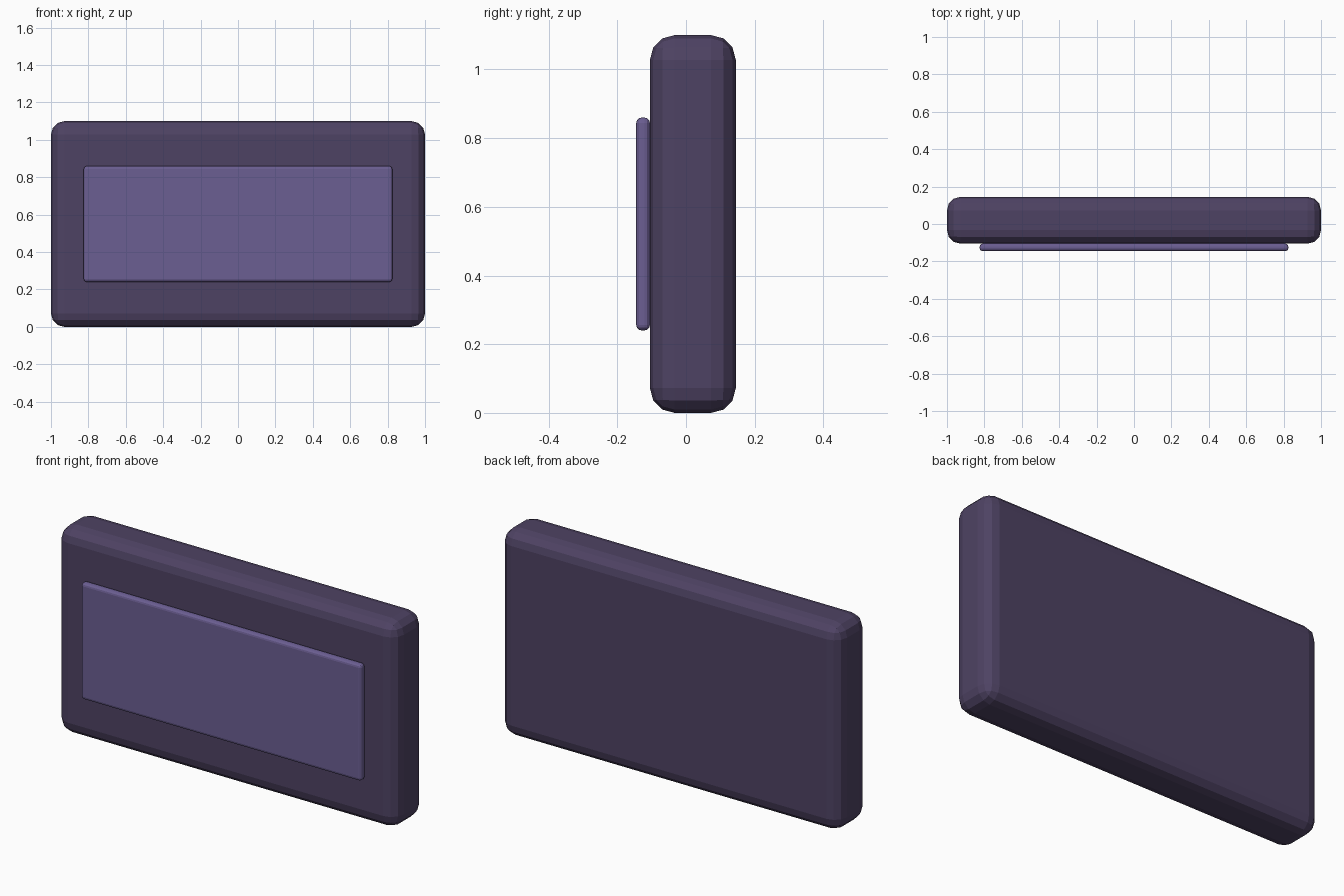
import bpy

if "Cube" in bpy.data.objects:
    bpy.data.objects.remove(bpy.data.objects["Cube"])


def material(name, color):
    mat = bpy.data.materials.new(name)
    mat.diffuse_color = (*color, 1)
    mat.use_nodes = True
    mat.node_tree.nodes["Principled BSDF"].inputs["Base Color"].default_value = mat.diffuse_color
    return mat


def rounded_box(name, center, size, radius, segments, mat):
    bpy.ops.mesh.primitive_cube_add(size=1, location=center)
    obj = bpy.context.object
    obj.name = name
    obj.scale = size
    bpy.ops.object.transform_apply(location=False, rotation=False, scale=True)
    bevel = obj.modifiers.new("Bevel", 'BEVEL')
    bevel.width = radius
    bevel.segments = segments
    obj.data.materials.append(mat)
    return obj


dark = material("dark_purple", (0.076, 0.055, 0.125))
light = material("light_purple", (0.147, 0.112, 0.288))

# Thick slab with rounded edges
rounded_box("slab", (0, 0.02, 0.55), (2.0, 0.25, 1.1), 0.072, 3, dark)

# Thin raised panel on the front
rounded_box("front_panel", (0, -0.125, 0.55), (1.65, 0.04, 0.62), 0.016, 3, light)
